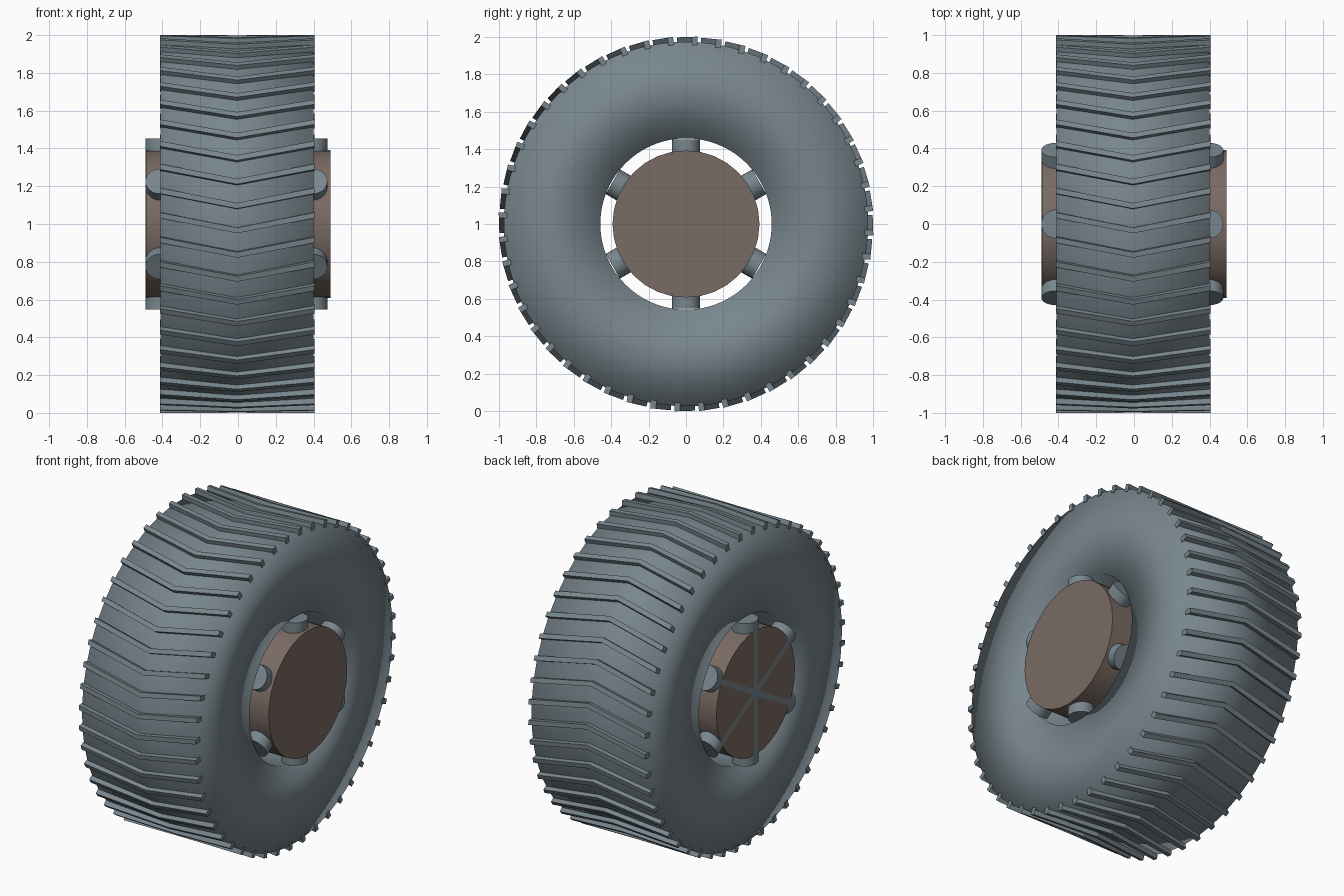
import bpy, bmesh, math
from mathutils import Matrix, Vector

cube = bpy.data.objects.get("Cube")
if cube:
    bpy.data.objects.remove(cube, do_unlink=True)


def material(name, rgb):
    mat = bpy.data.materials.new(name)
    mat.use_nodes = True
    color = (*rgb, 1)
    mat.diffuse_color = color
    mat.node_tree.nodes["Principled BSDF"].inputs["Base Color"].default_value = color
    return mat


rubber = material("slate_rubber", (0.19, 0.24, 0.27))
brown = material("hub_brown", (0.195, 0.147, 0.125))

CENTER = Vector((0, 0, 1))
MID_X = -0.005          # middle plane of the tyre


def finish(name, bm, mat, smooth_angle=None):
    bmesh.ops.recalc_face_normals(bm, faces=bm.faces)
    mesh = bpy.data.meshes.new(name)
    bm.to_mesh(mesh)
    bm.free()
    obj = bpy.data.objects.new(name, mesh)
    bpy.context.collection.objects.link(obj)
    obj.location = CENTER
    mesh.materials.append(mat)
    if smooth_angle is not None:
        bpy.ops.object.select_all(action="DESELECT")
        obj.select_set(True)
        bpy.context.view_layer.objects.active = obj
        bpy.ops.object.shade_smooth_by_angle(angle=math.radians(smooth_angle))
    return obj


# Tyre: a square-section ring, smooth-shaded all over so the walls look rounded
def make_tyre(inner, outer, half_width, segments=96):
    bm = bmesh.new()
    profile = [(-half_width, inner), (-half_width, outer),
               (half_width, outer), (half_width, inner)]
    rings = []
    for i in range(segments):
        a = math.tau * i / segments
        rings.append([bm.verts.new((MID_X + x, r * math.cos(a), r * math.sin(a)))
                      for x, r in profile])
    for i, ring in enumerate(rings):
        following = rings[(i + 1) % segments]
        for j in range(4):
            k = (j + 1) % 4
            bm.faces.new((ring[j], ring[k], following[k], following[j]))
    return finish("tyre", bm, rubber, 180)


# Tread: chevron bars repeated around the rim
def make_tread(count, low, high, thick, sweep, half_width, phase):
    bm = bmesh.new()
    for i in range(count):
        spin = Matrix.Rotation(-(math.tau * i / count + phase), 3, "X")
        sections = []
        for x, lift in ((-half_width, sweep), (0, 0), (half_width, sweep)):
            corners = [(low, lift - thick / 2), (high, lift - thick / 2),
                       (high, lift + thick / 2), (low, lift + thick / 2)]
            sections.append([bm.verts.new(spin @ Vector((MID_X + x, -r, s)))
                             for r, s in corners])
        for a, b in zip(sections, sections[1:]):
            for j in range(4):
                k = (j + 1) % 4
                bm.faces.new((a[j], a[k], b[k], b[j]))
        bm.faces.new(sections[0])
        bm.faces.new(sections[-1])
    return finish("tread_bars", bm, rubber)


def add_cylinder(bm, radius, length, segments, matrix):
    bmesh.ops.create_cone(bm, cap_ends=True, segments=segments, radius1=radius,
                          radius2=radius, depth=length, matrix=matrix)


make_tyre(0.458, 0.974, 0.405)
make_tread(48, 0.955, 0.999, 0.03, 0.08, 0.409, -0.034)

# Hub drum
bm = bmesh.new()
add_cylinder(bm, 0.393, 0.978, 32,
             Matrix.Translation((0.001, 0, 0)) @ Matrix.Rotation(math.pi / 2, 4, "Y"))
finish("hub", bm, brown, 30)

# Spokes: three round bars crossing the hub near each end
for name, x in (("left_spokes", 0.397), ("right_spokes", -0.414)):
    bm = bmesh.new()
    for i in range(3):
        add_cylinder(bm, 0.076, 0.904, 32, Matrix.Translation((x, 0, 0))
                     @ Matrix.Rotation(math.pi * i / 3, 4, "X"))
    finish(name, bm, rubber, 30)
